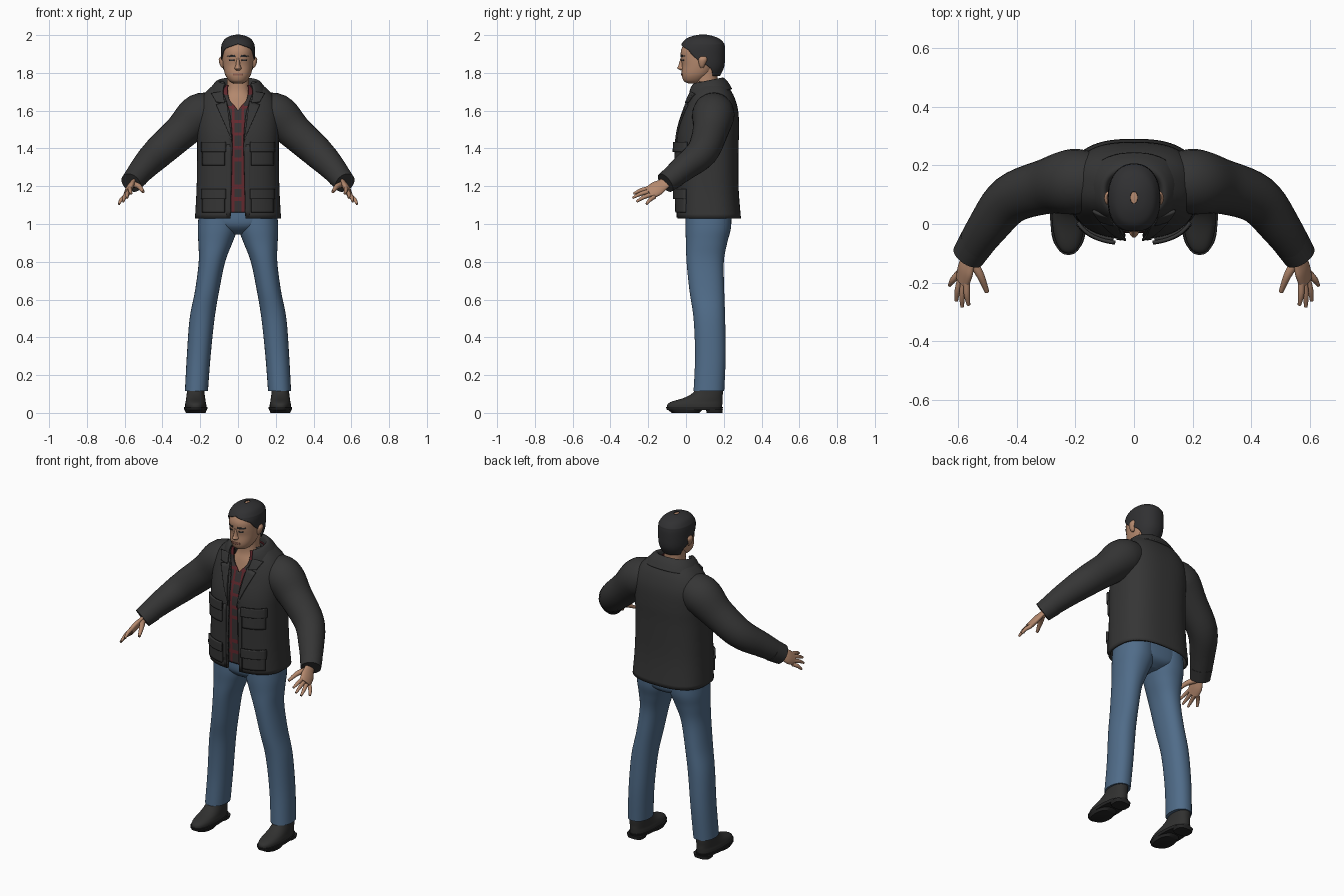
import bpy, bmesh
from math import sin, cos, pi, radians, copysign
from mathutils import Vector

cube = bpy.data.objects.get("Cube")
if cube:
    bpy.data.objects.remove(cube)


def material(name, rgb):
    m = bpy.data.materials.new(name)
    m.use_nodes = True
    m.diffuse_color = (*rgb, 1)
    bsdf = m.node_tree.nodes["Principled BSDF"]
    bsdf.inputs["Base Color"].default_value = (*rgb, 1)
    bsdf.inputs["Roughness"].default_value = 0.8
    return m


JACKET = material("charcoal cloth", (.036, .036, .036))
DENIM = material("blue denim", (.08, .15, .25))
SKIN = material("skin", (.46, .25, .155))
LIPS = material("lips", (.3, .13, .09))
HAIR = material("black hair", (.03, .03, .032))
SHIRT = material("dark shirt", (.04, .034, .035))
RED = material("red check", (.13, .022, .028))
LEATHER = material("shoe leather", (.03, .03, .029))
SOLE = material("shoe sole", (.018, .018, .018))


def smooth(rows, steps):
    """Catmull-Rom interpolation of equally long tuples."""
    out = []
    for i in range(len(rows) - 1):
        a, b, c, d = (rows[max(0, min(k, len(rows) - 1))] for k in range(i - 1, i + 3))
        for s in range(steps):
            t = s / steps
            out.append([q + t / 2 * (r - w + t * (2*w - 5*q + 4*r - e + t * (3*(q - r) + e - w)))
                        for w, q, r, e in zip(a, b, c, d)])
    return out + [list(rows[-1])]


def finish(name, bm, mats, thick=0, mirror=False, paint=None):
    bmesh.ops.remove_doubles(bm, verts=bm.verts, dist=1e-5)
    bmesh.ops.recalc_face_normals(bm, faces=bm.faces)
    if paint:
        for f in bm.faces:
            f.material_index = paint(f.calc_center_median())
    me = bpy.data.meshes.new(name)
    bm.to_mesh(me)
    bm.free()
    for m in mats:
        me.materials.append(m)
    ob = bpy.data.objects.new(name, me)
    bpy.context.collection.objects.link(ob)
    if thick:
        mod = ob.modifiers.new("thickness", "SOLIDIFY")
        mod.thickness, mod.offset = thick, 0
    if mirror:
        ob.modifiers.new("mirror", "MIRROR").use_mirror_merge = False
    bpy.ops.object.select_all(action="DESELECT")
    ob.select_set(True)
    bpy.context.view_layer.objects.active = ob
    bpy.ops.object.shade_smooth_by_angle(angle=radians(45))
    return ob


def skin_rows(bm, rows, cap):
    for a, b in zip(rows, rows[1:]):
        for j in range(len(a) - 1):
            bm.faces.new((a[j], a[j + 1], b[j + 1], b[j]))
    if cap:
        bm.faces.new(rows[0][:-1])
        bm.faces.new(rows[-1][:-1])


def spow(v, e):
    return copysign(abs(v) ** e, v)


def loft(name, rings, mats, p=2.3, n=40, steps=5, tilt=0, cap=True, **kw):
    """Level rings: z, front y, back y, half width, front gap angle, centre x."""
    bm, rows = bmesh.new(), []
    for z, yf, yb, rx, gap, cx in smooth([(*r, 0, 0)[:6] for r in rings], steps):
        g, row = radians(max(gap, 0)), []
        for j in range(n + 1):
            t = g + (2*pi - 2*g) * j / n
            y = (yf + yb) / 2 - (yb - yf) / 2 * spow(cos(t), 2 / p)
            row.append(bm.verts.new((cx + rx * spow(sin(t), 2 / p), y, z + tilt * (y - .1))))
        rows.append(row)
    skin_rows(bm, rows, cap)
    return finish(name, bm, mats, **kw)


def tube(name, pts, mats, side=(0, 0, 1), flat=1, n=20, steps=5, cap=True, **kw):
    """Round or flattened tube along points x, y, z, radius."""
    bm, rows = bmesh.new(), []
    path = smooth(pts, steps)
    for i, q in enumerate(path):
        ahead, behind = path[min(i + 1, len(path) - 1)], path[max(i - 1, 0)]
        tan = (Vector(ahead[:3]) - Vector(behind[:3])).normalized()
        v = tan.cross(Vector(side)).normalized()
        u = v.cross(tan)
        rows.append([bm.verts.new(Vector(q[:3]) + q[3] * (u * cos(a) + v * flat * sin(a)))
                     for a in (2 * pi * j / n for j in range(n + 1))])
    skin_rows(bm, rows, cap)
    return finish(name, bm, mats, **kw)


def front_y(rings, p, x, z):
    """Depth of a loft's front surface."""
    rows = smooth([r[:4] for r in rings], 5)
    _, yf, yb, rx = min(rows, key=lambda r: abs(r[0] - z))
    for a, b in zip(rows, rows[1:]):
        if a[0] <= z <= b[0]:
            t = (z - a[0]) / (b[0] - a[0])
            yf, yb, rx = (m + t * (k - m) for m, k in zip(a[1:], b[1:]))
    k = max(0, 1 - min(1, abs(x) / rx) ** p) ** (1 / p)
    return (yf + yb) / 2 - (yb - yf) / 2 * k


def patch(name, rings, p, corners, mat, off=.004, thick=.008, n=10, mirror=True):
    """Four-cornered plate (x, z) laid on the front of a loft."""
    bm = bmesh.new()
    a, b, c, d = (Vector(q) for q in corners)
    rows = []
    for i in range(n + 1):
        lo, hi = a.lerp(d, i / n), b.lerp(c, i / n)
        line = [lo.lerp(hi, j / n) for j in range(n + 1)]
        rows.append([bm.verts.new((q.x, front_y(rings, p, q.x, q.y) - off, q.y)) for q in line])
    skin_rows(bm, rows, False)
    return finish(name, bm, [mat], thick=thick, mirror=mirror)


def box(x0, x1, z0, z1):
    return [(x0, z0), (x1, z0), (x1, z1), (x0, z1)]


# Jacket body, open down the front
body = [(1.03, -.04, .285, .222, 6), (1.2, -.045, .272, .213, 5.5), (1.4, -.045, .272, .21, 4.6),
        (1.5, -.035, .275, .212, 5), (1.6, -.005, .27, .21, 8), (1.67, .022, .25, .185, 16),
        (1.72, .045, .222, .14, 30), (1.75, .06, .2, .1, 40)]
P = 2.6
loft("jacket_body", body, [JACKET], P, n=64, cap=False, thick=.012)
loft("jacket_collar", [(1.69, .04, .18, .085, 42), (1.75, .03, .19, .1, 40), (1.73, .012, .215, .128, 34),
                       (1.685, .005, .24, .155, 28)], [JACKET], tilt=.2, cap=False, thick=.01)
patch("lapels", body, P, [(.028, 1.42), (.032, 1.44), (.115, 1.63), (.06, 1.65)], JACKET, .01, .01)
patch("collar_points", body, P, [(.07, 1.64), (.115, 1.645), (.14, 1.69), (.08, 1.7)], JACKET, .014, .012)
patch("front_bands", body, P, box(.042, .06, 1.035, 1.42), JACKET, .006, .01)

# Four flapped pockets
for label, z in (("chest", 1.31), ("hip", 1.06)):
    patch(label + "_pockets", body, P, box(.07, .185, z, z + .11), JACKET, .012, .014)
    patch(label + "_pocket_flaps", body, P, box(.064, .192, z + .072, z + .125), JACKET, .022, .012)

# Sleeves and cuffs
tube("sleeves", [(.1, .15, 1.6, .085), (.2, .145, 1.58, .112), (.3, .128, 1.488, .094),
                 (.42, .085, 1.38, .084), (.5, -.01, 1.298, .07), (.56, -.1, 1.225, .056)],
     [JACKET], n=28, mirror=True)
tube("cuffs", [(.535, -.06, 1.255, .063), (.566, -.109, 1.218, .057)], [JACKET],
     n=28, steps=2, mirror=True)

# Checked shirt with open neck
loft("shirt", [(1.06, -.02, .25, .19, 0), (1.25, -.026, .25, .19, 0), (1.45, -.025, .25, .19, 0),
               (1.6, .01, .24, .18, 0), (1.66, .028, .21, .13, 15), (1.735, .032, .175, .078, 36)],
     [SHIRT, RED], P, n=240, steps=10, cap=False, thick=.006,
     paint=lambda c: int(c.z > 1.68 or c.z % .07 < .013 or abs(abs(c.x) - .026) < .005))

# Head, neck and ears
head = [(1.745, .01, .07, .025), (1.755, -.01, .09, .044), (1.775, -.02, .115, .06), (1.8, -.023, .14, .071),
        (1.84, -.021, .165, .079), (1.88, -.027, .185, .082), (1.92, -.026, .19, .082),
        (1.96, -.005, .18, .072), (1.985, .03, .15, .045)]
loft("head", head, [SKIN], 2.2)
loft("neck", [(1.58, .018, .2, .13), (1.66, .035, .18, .085), (1.72, .05, .165, .06),
              (1.83, .045, .17, .06)], [SKIN])
loft("nose", [(1.812, -.026, .02, .012), (1.824, -.046, .02, .019), (1.84, -.04, .02, .013),
              (1.885, -.027, .02, .009)], [SKIN], 2, n=20)
loft("ears", [(1.825, .078, .092, .005, 0, .079), (1.84, .07, .1, .012, 0, .083),
              (1.87, .065, .112, .015, 0, .087), (1.888, .078, .105, .006, 0, .086)],
     [SKIN], 2, n=16, mirror=True)

# Facial details
patch("eyebrows", head, 2.2, [(.014, 1.884), (.056, 1.886), (.054, 1.893), (.016, 1.894)], HAIR, .001, .005)
patch("eyes", head, 2.2, box(.02, .046, 1.862, 1.87), HAIR, .001, .003)
patch("mouth", head, 2.2, box(-.026, .026, 1.786, 1.797), LIPS, .001, .005, mirror=False)

# Short hair with sideburns
loft("hair", [(1.785, -.01, .178, .07, 125), (1.82, -.024, .196, .081, 113), (1.85, -.029, .203, .086, 92),
              (1.89, -.033, .205, .088, 68), (1.925, -.032, .205, .088, 50), (1.945, -.025, .203, .086, 14),
              (1.955, -.02, .2, .083), (1.978, .0, .178, .068), (1.993, .035, .142, .042),
              (2, .07, .11, .012)], [HAIR], 2.2, cap=False, thick=.004)

# Hands
across = Vector((-.45, -.5, .74))
knuckle = Vector((.585, -.183, 1.166))
tube("palms", [(.548, -.08, 1.237, .032), (.562, -.118, 1.212, .033), (.575, -.155, 1.188, .043),
               (.586, -.196, 1.163, .038)], [SKIN], across, .42, mirror=True)
fingers = {"index": (.03, (.565, -.277, 1.16)), "middle": (.011, (.587, -.283, 1.138)),
           "ring": (-.01, (.607, -.262, 1.118)), "little": (-.03, (.63, -.21, 1.105))}
for label, (shift, tip) in fingers.items():
    base, tip = knuckle + across * shift, Vector(tip)
    mid = base.lerp(tip, .55) + Vector((.003, 0, .005))
    tube(label + "_fingers", [(*base, .012), (*mid, .0105), (*tip, .006)], [SKIN],
         across, n=10, steps=4, mirror=True)
tube("thumbs", [(.557, -.12, 1.21, .018), (.525, -.175, 1.2, .014), (.502, -.232, 1.17, .008)], [SKIN],
     n=10, steps=4, mirror=True)

# Jeans
loft("jeans_hips", [(.945, .06, .18, .03), (.97, .02, .225, .12), (1.01, -.002, .24, .195),
                    (1.1, .0, .24, .2)], [DENIM], 2.5)
loft("jeans_legs", [(.115, .04, .202, .061, 0, .22), (.3, .048, .21, .063, 0, .208), (.5, .04, .207, .066, 0, .19),
                    (.65, .018, .202, .064, 0, .163), (.8, .003, .2, .07, 0, .138),
                    (.9, .0, .218, .09, 0, .12), (.98, -.003, .238, .105, 0, .108),
                    (1.08, .0, .24, .1, 0, .105)], [DENIM], 2.2, mirror=True)

# Shoes
X = .224
loft("shoe_uppers", [(.025, -.1, .19, .056, 0, X), (.045, -.098, .192, .056, 0, X), (.06, -.075, .193, .053, 0, X),
                     (.08, -.01, .193, .05, 0, X), (.105, .035, .195, .047, 0, X),
                     (.14, .06, .195, .045, 0, X)], [LEATHER], mirror=True)
loft("shoe_welts", [(.014, -.1, .19, .06, 0, X), (.03, -.106, .196, .063, 0, X)], [SOLE], steps=1, mirror=True)
loft("shoe_fronts", [(0, -.075, .07, .052, 0, X), (.018, -.098, .09, .06, 0, X)], [SOLE], steps=1, mirror=True)
loft("shoe_heels", [(0, .11, .192, .048, 0, X), (.02, .105, .195, .054, 0, X)], [SOLE], 3, steps=1, mirror=True)
